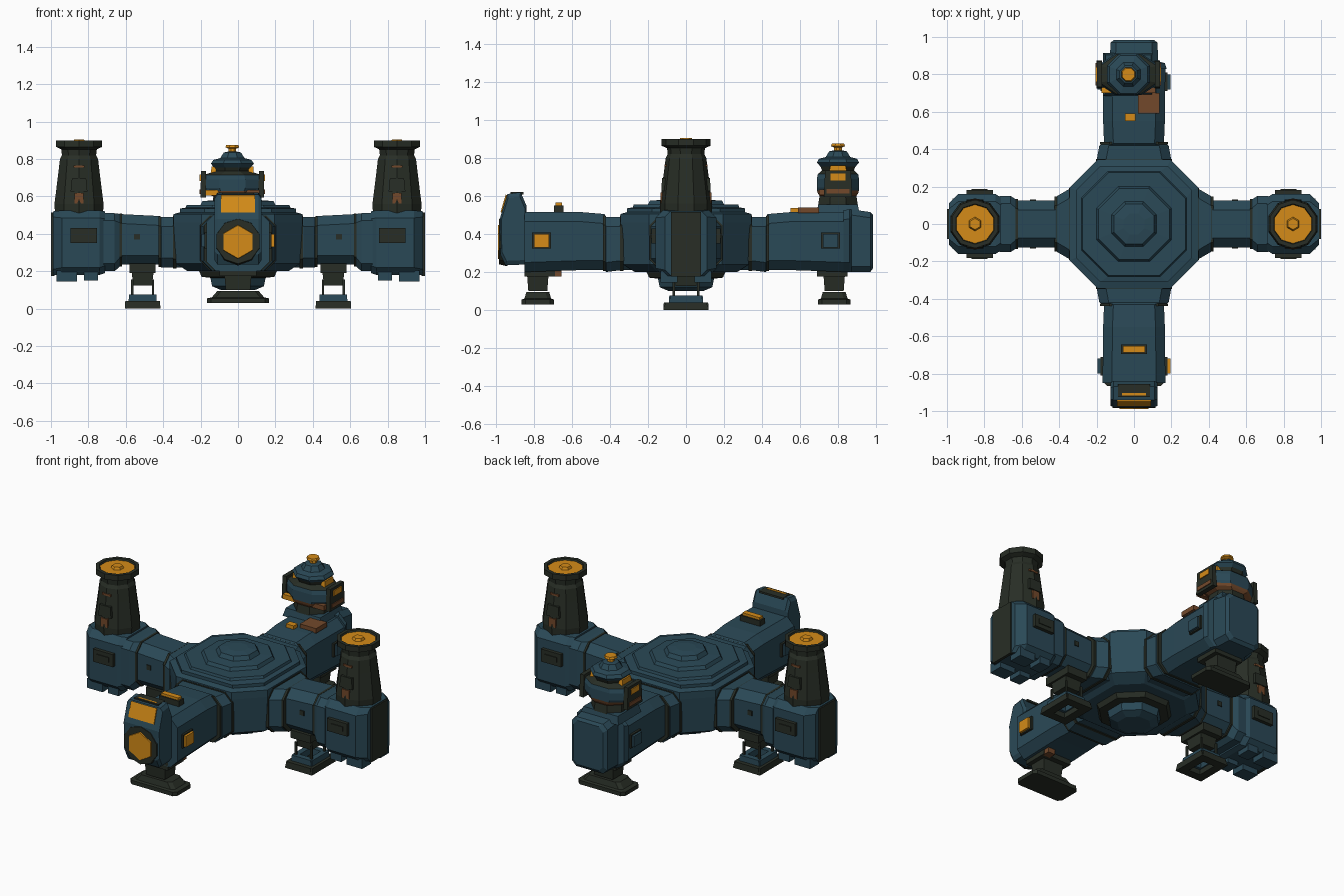
import bpy, bmesh, math
from mathutils import Matrix, Vector

if "Cube" in bpy.data.objects:
    bpy.data.objects.remove(bpy.data.objects["Cube"])


def material(name, rgb):
    m = bpy.data.materials.new(name)
    m.diffuse_color = (*rgb, 1)
    m.use_nodes = True
    m.node_tree.nodes["Principled BSDF"].inputs["Base Color"].default_value = m.diffuse_color
    return m


BLUE = material("teal hull", (0.023, 0.066, 0.094))
DARK = material("dark metal", (0.021, 0.027, 0.019))
AMBER = material("amber glass", (0.66, 0.26, 0.009))
BROWN = material("rust brown", (0.17, 0.066, 0.024))


def finish(name, bm, mats, turn=0):
    """Turn the mesh about z, fix normals and link it."""
    bmesh.ops.rotate(bm, cent=(0, 0, 0), verts=bm.verts,
                     matrix=Matrix.Rotation(math.radians(turn), 3, 'Z'))
    bmesh.ops.recalc_face_normals(bm, faces=bm.faces)
    me = bpy.data.meshes.new(name)
    bm.to_mesh(me)
    bm.free()
    for m in mats:
        me.materials.append(m)
    ob = bpy.data.objects.new(name, me)
    bpy.context.collection.objects.link(ob)
    return ob


def skin(name, rings, mats, turn=0, index=None):
    """Bridge a list of equal point rings and cap both ends."""
    bm = bmesh.new()
    vs = [[bm.verts.new(p) for p in r] for r in rings]
    n = len(vs[0])
    for k in range(len(vs) - 1):
        for i in range(n):
            j = (i + 1) % n
            f = bm.faces.new((vs[k][i], vs[k][j], vs[k + 1][j], vs[k + 1][i]))
            f.material_index = index[k] if index else 0
    bm.faces.new(vs[0]).material_index = index[0] if index else 0
    bm.faces.new(vs[-1]).material_index = index[-1] if index else 0
    return finish(name, bm, mats, turn)


def chamfered(a, b, c):
    """Rectangle of half sizes a, b with corners cut by c."""
    return [(a, -b + c), (a, b - c), (a - c, b), (-a + c, b),
            (-a, b - c), (-a, -b + c), (-a + c, -b), (a - c, -b)]


def loft(name, stations, mat, turn=0):
    """Arm along local x; stations are (x, half width, z low, z high, chamfer)."""
    rings = []
    for x, w, lo, hi, c in stations:
        mid = (lo + hi) / 2
        rings.append([(x, u, mid + v) for u, v in chamfered(w, (hi - lo) / 2, c)])
    return skin(name, rings, [mat], turn)


def seam(name, x, w, lo, hi, turn, t=.014):
    return loft(name, [(x, w, lo, hi, .05), (x + t, w, lo, hi, .05)], DARK, turn)


def stack(name, cx, cy, levels, mats, n=10, turn=0):
    """Turned column; levels are (z, radius x, radius y, material of the band above)."""
    rings = [[(cx + rx * math.cos(math.tau * (i + .5) / n),
               cy + ry * math.sin(math.tau * (i + .5) / n), z) for i in range(n)]
             for z, rx, ry, _ in levels]
    return skin(name, rings, mats, turn, [l[3] for l in levels])


def box(name, c, s, mat, turn=0, taper=1.0):
    x, y, z = c
    a, b, h = s[0] / 2, s[1] / 2, s[2] / 2
    rings = [[(x + k * a * u, y + k * b * v, z + w * h)
              for u, v in ((-1, -1), (1, -1), (1, 1), (-1, 1))]
             for w, k in ((-1, 1), (1, taper))]
    return skin(name, rings, [mat], turn)


def prism(name, pts, w, mat, turn=0, bevel=0):
    """Side profile (x, z) extruded across local y, ends pulled in by bevel."""
    mid = sum((Vector(p) for p in pts), Vector((0, 0))) / len(pts)
    rings = []
    for y, k in ((-w, 1 - bevel), (-w + w * bevel, 1), (w - w * bevel, 1), (w, 1 - bevel)):
        rings.append([(mid.x + (p[0] - mid.x) * k, y, mid.y + (p[1] - mid.y) * k) for p in pts])
    return skin(name, rings if bevel else [rings[0], rings[3]], [mat], turn)


# Central hub: stepped cut-corner square body with octagonal dome, top and bottom
hub = [(.20, .27, .12), (.24, .33, .14), (.46, .345, .15), (.505, .345, .15), (.515, .31, .13),
       (.535, .31, .13), (.54, .28, .14), (.555, .275, .14)]
skin("hub_body", [[(u, v, z) for u, v in chamfered(a, a, c)] for z, a, c in hub], [BLUE])
stack("hub_dome", 0, 0, [(.55, .22, .22, 0), (.575, .205, .205, 0), (.58, .13, .13, 0),
                         (.605, .115, .115, 0), (.612, .06, .06, 0)], [BLUE], 8)
stack("hub_belly", 0, 0, [(.10, .10, .10, 0), (.12, .15, .15, 0), (.165, .16, .16, 1),
                          (.17, .21, .21, 1), (.21, .23, .23, 1)], [BLUE, DARK], 8)

# Side arms with towers
for side, turn in (("right", 0), ("left", 180)):
    loft(side + "_arm", [(.28, .19, .22, .49, .05), (.35, .185, .22, .49, .05), (.41, .15, .22, .49, .05),
                         (.42, .125, .235, .495, .05), (.62, .125, .235, .505, .05),
                         (.66, .15, .20, .51, .04), (.72, .15, .20, .51, .04)], BLUE, turn)
    loft(side + "_arm_end", [(.71, .14, .19, .52, .04), (.74, .16, .18, .525, .04),
                             (.94, .16, .18, .525, .04), (.99, .11, .18, .52, .03)], BLUE, turn)
    seam(side + "_arm_seam", .33, .192, .215, .497, turn, .018)
    seam(side + "_collar_seam", .412, .148, .222, .492, turn)
    seam(side + "_elbow_seam", .62, .133, .225, .508, turn)
    box(side + "_end_strip", (.99, 0, .345), (.018, .16, .34), DARK, turn)
    # lugs under the arm end
    for x, w, d in ((.785, .075, .05), (.915, .11, .06)):
        for y in (-.09, .09):
            box(side + "_lug", (x, y, .175), (w, .09, d), BLUE, turn)
    # side hatches
    for s in (-1, 1):
        box(side + "_hatch", (.825, s * .167, .39), (.14, .03, .08), DARK, turn)
        box(side + "_hatch_slot", (.825, s * .184, .39), (.085, .006, .03), DARK, turn)
        box(side + "_arm_stud", (.54, s * .127, .385), (.03, .008, .03), DARK, turn)
    # tower with recessed amber lamp
    stack(side + "_tower", .85, 0,
          [(.51, .135, .135, 0), (.56, .138, .138, 0), (.62, .130, .130, 0), (.72, .117, .117, 0),
           (.80, .107, .107, 0), (.82, .096, .096, 0), (.852, .100, .100, 0), (.865, .13, .13, 0),
           (.90, .13, .13, 0), (.90, .108, .108, 0), (.890, .104, .104, 1)], [DARK, AMBER], 10, turn)
    stack(side + "_lamp_core", .85, 0, [(.885, .04, .04, 0), (.905, .03, .03, 0)], [AMBER], 6, turn)
    for s in (-1, 1):
        box(side + "_tower_patch", (.85, s * .127, .59), (.05, .015, .055), BROWN, turn)
        box(side + "_tower_vent", (.85, s * .105, .66), (.09, .05, .07), DARK, turn, .85)
        box(side + "_tower_stripe", (.85, s * .107, .76), (.06, .012, .012), BROWN, turn)
    # leg: clamp, strut, rods and open foot frame
    box(side + "_leg_clamp", (.51, 0, .215), (.14, .20, .05), DARK, turn)
    box(side + "_leg_strut", (.51, 0, .165), (.10, .11, .08), DARK, turn, 1.2)
    for u in (-1, 1):
        for v in (-1, 1):
            box(side + "_leg_rod", (.51 + u * .055, v * .065, .11), (.012, .012, .09), DARK, turn)
        box(side + "_foot_bar", (.51 + u * .068, 0, .02), (.055, .24, .04), DARK, turn, .9)
        box(side + "_foot_cross", (.51, u * .092, .02), (.18, .055, .04), DARK, turn, .9)
        box(side + "_foot_step", (.51 + u * .055, 0, .055), (.04, .18, .04), BLUE, turn, .9)
        box(side + "_foot_step_cross", (.51, u * .07, .055), (.14, .04, .04), BLUE, turn, .9)

# Front and back arms share the same trunk and feet
for side, turn in (("front", -90), ("back", 90)):
    loft(side + "_arm", [(.28, .18, .21, .50, .05), (.34, .20, .21, .49, .05), (.42, .185, .20, .49, .05),
                         (.43, .16, .21, .505, .05), (.55, .165, .21, .515, .05),
                         (.85, .168, .20, .515, .05)], BLUE, turn)
    seam(side + "_arm_seam", .33, .202, .205, .497, turn, .018)
    seam(side + "_collar_seam", .424, .181, .205, .497, turn)
    # foot with wide solid pad
    box(side + "_leg_clamp", (.77, 0, .20), (.16, .2, .05), DARK, turn)
    box(side + "_leg_strut", (.78, 0, .15), (.10, .13, .10), DARK, turn, 1.15)
    stack_pad = [(.03, .085, .165), (.055, .085, .165), (.06, .07, .14), (.095, .06, .11)]
    skin(side + "_foot", [[(.78 + u, v, z) for u, v in chamfered(a, b, .02)]
                          for z, a, b in stack_pad], [DARK], turn)
    # side boxes: amber on the front arm's right, blue elsewhere
    for s in (-1, 1):
        m = AMBER if (side == "front" and s > 0) else BLUE
        box(side + "_side_box_frame", (.76, s * .17, .365), (.10, .02, .085), DARK, turn)
        box(side + "_side_box", (.76, s * .177, .365), (.08, .035, .07), m, turn)

# Back arm end block
loft("back_arm_end", [(.83, .175, .20, .525, .05), (.86, .165, .20, .53, .05),
                      (.87, .13, .20, .53, .03), (.97, .125, .20, .515, .03),
                      (.985, .105, .22, .50, .03)], BLUE, 90)

# Front head with dark surround and amber windows
prism("front_head", [(.83, .24), (.95, .235), (.977, .29), (.98, .48), (.94, .61), (.87, .62), (.84, .55)],
      .125, BLUE, -90, .12)
prism("front_upper_window", [(.976, .515), (.949, .608), (.937, .60), (.962, .51)], .09, AMBER, -90)
box("front_head_top_panel", (.89, 0, .614), (.07, .17, .012), DARK, -90)
box("front_head_top_light", (.91, .0, .619), (.012, .13, .006), AMBER, -90)


def disc(name, r, n, y0, y1, z, mat):
    rings = [[(k * r * math.sin(math.tau * i / n), y, z + k * r * math.cos(math.tau * i / n))
              for i in range(n)] for y, k in ((y0, 1), (y1, .92))]
    return skin(name, rings, [mat])


disc("front_window_surround", .13, 10, -.94, -.984, .36, DARK)
disc("front_round_window", .096, 6, -.97, -.99, .357, AMBER)

# Items on the front arm's roof
box("front_roof_light", (.67, 0, .53), (.05, .14, .04), DARK, -90)
box("front_roof_light_lamp", (.67, 0, .548), (.035, .12, .035), AMBER, -90)
box("front_belly_box", (.68, .07, .20), (.05, .05, .05), BROWN, -90)

# Back turret: stacked mast with an amber tip
stack("back_turret", -.03, .80,
      [(.51, .12, .12, 1), (.57, .115, .11, 1), (.60, .11, .105, 2), (.615, .155, .115, 2),
       (.63, .165, .12, 0), (.645, .18, .12, 0), (.69, .18, .12, 0), (.715, .165, .115, 1),
       (.735, .10, .09, 1), (.755, .105, .10, 0), (.775, .125, .12, 0), (.795, .11, .11, 0),
       (.805, .07, .07, 0), (.835, .05, .05, 0), (.84, .022, .022, 3), (.855, .022, .022, 3),
       (.862, .04, .04, 3), (.875, .035, .035, 3)], [BLUE, DARK, BROWN, AMBER], 8)
# dark cheeks with amber inlays on both sides, amber brow plates front and back
for s in (-1, 1):
    box("back_turret_cheek", (-.03 + s * .155, .80, .665), (.03, .15, .14), DARK, 0, .9)
    box("back_turret_inlay", (-.03 + s * .168, .80, .70), (.014, .08, .035), AMBER)
    box("back_turret_rust", (-.03 + s * .168, .80, .625), (.014, .12, .025), BROWN)
    box("back_turret_brow", (-.03 + s * .10, .715, .62), (.09, .03, .03), (BROWN, AMBER)[s < 0])
    box("back_turret_fin", (-.03 + s * .10, .80, .735), (.03, .10, .05), AMBER, 0, .8)
box("back_turret_plinth", (-.03, .80, .53), (.27, .23, .05), BLUE, 0, .9)
box("back_roof_plate", (.08, .645, .525), (.115, .11, .03), BROWN)
box("back_roof_stud", (-.02, .57, .525), (.055, .04, .025), AMBER)
